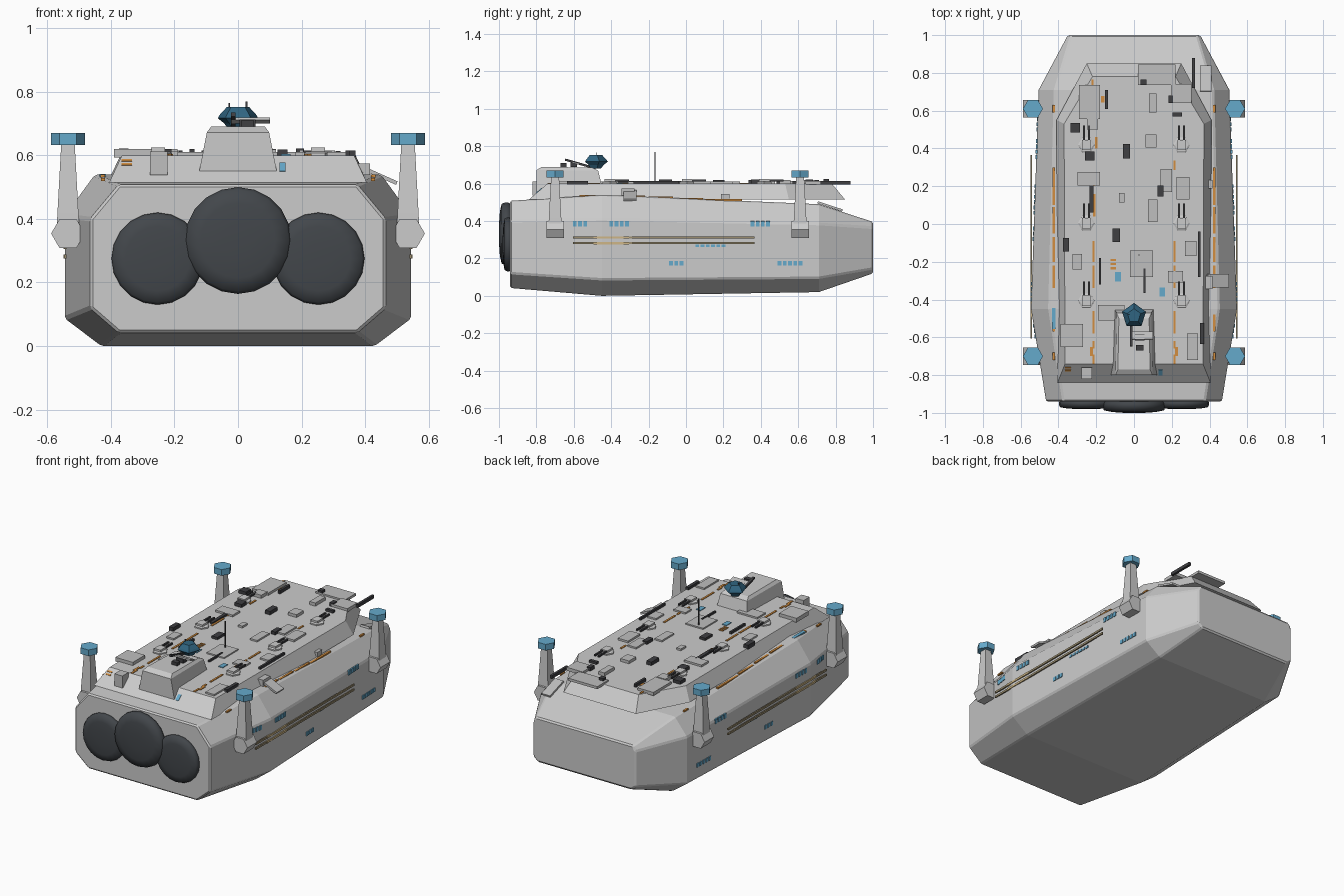
import bpy, bmesh, math
from mathutils import Matrix, Vector

if "Cube" in bpy.data.objects:
    bpy.data.objects.remove(bpy.data.objects["Cube"])


def mat(name, r, g, b):
    m = bpy.data.materials.new(name)
    m.diffuse_color = (r, g, b, 1)
    m.use_nodes = True
    m.node_tree.nodes["Principled BSDF"].inputs["Base Color"].default_value = m.diffuse_color
    return m


HULL = mat("hull_grey", .60, .60, .60)
PANEL = mat("panel_grey", .52, .52, .52)
ENGINE = mat("engine_charcoal", .055, .062, .07)
DARK = mat("dark_metal", .05, .05, .055)
BLUE = mat("light_blue", .13, .40, .60)
DEEP = mat("deep_blue", .03, .13, .22)
ORANGE = mat("orange", .65, .27, .05)
BROWN = mat("rail_brown", .33, .27, .16)
TAN = mat("rail_tan", .62, .47, .24)


def finish(name, bm, material, bevel=0):
    bmesh.ops.recalc_face_normals(bm, faces=bm.faces)
    me = bpy.data.meshes.new(name)
    bm.to_mesh(me)
    bm.free()
    me.materials.append(material)
    ob = bpy.data.objects.new(name, me)
    bpy.context.collection.objects.link(ob)
    if bevel:
        mod = ob.modifiers.new("edge_bevel", 'BEVEL')
        mod.width, mod.segments = bevel, 1
        mod.limit_method, mod.angle_limit = 'ANGLE', math.radians(30)
    return ob


def loft(bm, rings):
    """Skin a list of equal-length rings and cap both ends."""
    vs = [[bm.verts.new(p) for p in r] for r in rings]
    n = len(vs[0])
    for a, b in zip(vs, vs[1:]):
        for i in range(n):
            j = (i + 1) % n
            bm.faces.new((a[i], a[j], b[j], b[i]))
    bm.faces.new(vs[0])
    bm.faces.new(vs[-1])


def box(bm, c, s, rot=None):
    m = Matrix.Translation(c) @ (rot or Matrix()) @ Matrix.Diagonal((*s, 1))
    bmesh.ops.create_cube(bm, size=1, matrix=m)


def boxes(name, material, items):
    """items: (centre, size[, rotation])"""
    bm = bmesh.new()
    for it in items:
        box(bm, *it)
    return finish(name, bm, material)


def poly(cx, cy, z, r, n=6, start=0):
    return [(cx + r * math.cos(start + math.tau * i / n),
             cy + r * math.sin(start + math.tau * i / n), z) for i in range(n)]


def mirror_outline(half, z):
    """Close a half outline of (x, y) points about x = 0."""
    zs = z if isinstance(z, (list, tuple)) else [z] * len(half)
    pts = [(x, y, h) for (x, y), h in zip(half, zs)]
    return pts + [(-x, y, h) for x, y, h in reversed(pts)]


# Hull: y, bottom x, bottom z, side x, low side z, high side z, top x, top z
STATIONS = [(-.94, .375, .042, .465, .12, .40, .375, .508),
            (-.45, .43, 0, .545, .087, .41, .45, .54),
            (.71, .40, .02, .505, .095, .385, .42, .49),
            (1.0, .32, .12, .35, .145, .365, .335, .395)]


def hull(y, k):
    """Interpolate column k of the hull stations at y."""
    for a, b in zip(STATIONS, STATIONS[1:]):
        if y <= b[0]:
            return a[k] + (b[k] - a[k]) * (y - a[0]) / (b[0] - a[0])
    return STATIONS[-1][k]


bm = bmesh.new()
rings = []
for y, bx, bz, sx, lz, hz, tx, tz in STATIONS:
    half = [(bx, bz), (sx, lz), (sx, hz), (tx, tz)]
    rings.append([(x, y, z) for x, z in half] + [(-x, y, z) for x, z in reversed(half)])
loft(bm, rings)
finish("hull", bm, HULL, .008)

# Raised deck block, tapering to the rear
bm = bmesh.new()
loft(bm, [mirror_outline([(.405, -.84), (.41, .55), (.25, .85)], .515),
          mirror_outline([(.365, -.74), (.37, .53), (.22, .78)], .6)])
finish("deck_block", bm, HULL)

# Front engine domes
for name, x, z, r, y1 in (("engine_centre", 0, .332, .168, -1.0),
                          ("engine_left", -.253, .275, .145, -.98),
                          ("engine_right", .253, .275, .145, -.98)):
    bm = bmesh.new()
    d = y1 + .93
    prof = [(.9, 0), (1, .3), (1, .5), (.95, .8), (.7, .93), (.3, 1)]
    loft(bm, [[(x + px, -.93 + t * d, z + pz) for px, pz, _ in poly(0, 0, 0, k * r, 20)]
              for k, t in prof])
    ob = finish(name, bm, ENGINE)
    for p in ob.data.polygons:
        p.use_smooth = True

# Four corner masts: hexagonal foot, tapered stem, blue cap
for sx in (-1, 1):
    for y in (-.70, .61):
        x = sx * .535
        tag = ("left" if sx < 0 else "right") + ("_front" if y < 0 else "_rear")
        bm = bmesh.new()
        loft(bm, [[(x + a, y + e, .354 + b) for a, b, _ in poly(0, 0, 0, .053)]
                  for e in (-.047, .047)])
        loft(bm, [[(x + i * w, y + j * w, z) for i, j in ((-1, -1), (1, -1), (1, 1), (-1, 1))]
                  for w, z in ((.036, .36), (.033, .42), (.021, .64))])
        finish("mast_" + tag, bm, HULL)
        bm = bmesh.new()
        loft(bm, [poly(x, y, z, .053) for z in (.632, .67)])
        finish("mast_cap_" + tag, bm, BLUE)

# Bridge house and its rear saucer turret
bm = bmesh.new()
loft(bm, [mirror_outline([(.122, -.80), (.11, -.44)], .55),
          mirror_outline([(.098, -.80), (.092, -.47)], [.672, .67]),
          mirror_outline([(.085, -.77), (.08, -.50)], [.69, .685])])
finish("bridge", bm, HULL)
bm = bmesh.new()
loft(bm, [poly(0, -.485, z, r, 5, math.pi / 2) for r, z in
          ((.03, .68), (.045, .70), (.067, .717), (.06, .728), (.037, .752))])
finish("bridge_turret", bm, DEEP)
tilt = Matrix.Rotation(math.radians(-16), 4, 'X')
boxes("bridge_gear", DARK, [((-.015, -.565, .705), (.014, .17, .012), tilt),
                            ((.03, -.60, .70), (.05, .035, .025)),
                            ((.03, -.655, .70), (.04, .03, .02)),
                            ((-.027, -.48, .745), (.005, .005, .04)),
                            ((.027, -.165, .68), (.006, .006, .18))])
boxes("bridge_panel", PANEL, [((.04, -.59, .71), (.12, .04, .008), tilt)])

# Six twin-gun turrets
for sx in (-1, 1):
    for i, y in enumerate((.418, .005, -.407)):
        x = sx * .252
        tag = ("left_" if sx < 0 else "right_") + str(i + 1)
        bm = bmesh.new()
        loft(bm, [poly(x, y, z, r) for r, z in ((.045, .595), (.045, .608), (.036, .612))])
        box(bm, (x, y, .613), (.045, .055, .022))
        finish("gun_turret_" + tag, bm, HULL)
        boxes("gun_barrels_" + tag, DARK,
              [((x + e, y + .065, .616), (.010, .075, .010)) for e in (-.013, .013)])

# Side rails and windows on both flanks
S = (-1, 1)
boxes("side_rails", BROWN, [((s * .5435, -.12, z), (.008, .97, .012))
                            for s in S for z in (.282, .312)])
boxes("side_rail_inserts", TAN, [((s * .545, -.40, z), (.008, .19, .013))
                                 for s in S for z in (.282, .312)])
wins = []
for y0, n, z, h in ((-.595, 3, .385, .028), (-.40, 4, .385, .028), (.355, 4, .385, .028),
                    (-.08, 3, .175, .024), (.50, 5, .175, .024), (.06, 6, .268, .014)):
    for i in range(n):
        y = y0 + i * .028
        wins += [((s * hull(y, 3), y, z), (.009, .02, h)) for s in S]
boxes("side_windows", BLUE, wins)

# Orange dashes along the deck and the hull shoulder
dash = []
for s in S:
    for y0, y1 in ((-.09, -.2), (-.22, -.34), (-.46, -.58), (-.62, -.66), (-.69, -.74)):
        dash.append(((s * .215, (y0 + y1) / 2, .601), (.012, y0 - y1, .006)))
    dash.append(((s * .225, -.675, .601), (.014, .05, .006)))
    for y0, y1 in ((.3, .1), (.09, -.05), (-.07, -.2), (-.22, -.34), (-.48, -.57)):
        ym = (y0 + y1) / 2
        dash.append(((s * .425, ym, hull(ym, 7)), (.014, y0 - y1, .009)))
    for y in (.61, -.70):
        dash.append(((s * .425, y, hull(y, 7)), (.012, .04, .009)))
dash += [((-.215, .235, .601), (.014, .07, .006)), ((-.21, .10, .601), (.012, .12, .006)),
         ((-.20, .43, .601), (.012, .06, .006)), ((-.22, .74, .601), (.012, .05, .006)),
         ((-.165, .66, .601), (.02, .035, .006)), ((.215, .31, .601), (.012, .05, .006))]
dash += [((-.11, -.19 - i * .022, .601), (.03, .012, .006)) for i in range(3)]
slope = Matrix.Rotation(math.atan2(.085, .10), 4, 'X')
dash += [((-.35, -.84 + t, .515 + t * .85), (.032, .009, .006), slope) for t in (.065, .08)]
boxes("orange_dashes", ORANGE, dash)

# Blue deck markings
boxes("blue_markings", BLUE, [((.15, -.36, .601), (.03, .05, .006)),
                              ((-.085, -.28, .601), (.03, .05, .006)),
                              ((-.425, -.50, .537), (.02, .11, .009)),
                              ((.14, -.785, .562), (.02, .04, .006), slope)])

# Raised grey deck panels: x, y, width, length, height
panels = [(-.235, .645, .11, .18, .015), (.12, .79, .2, .11, .01), (-.33, -.59, .12, .12, .02),
          (.31, -.65, .06, .14, .01), (.04, -.21, .12, .14, .008), (.1, .07, .05, .12, .01),
          (.25, .69, .11, .1, .015), (-.12, -.47, .14, .08, .01), (-.24, .24, .12, .07, .012),
          (.17, .23, .06, .12, .01), (.1, .64, .04, .1, .02), (.09, .44, .06, .07, .018),
          (-.065, .14, .03, .05, .012), (.26, .19, .07, .12, .012), (-.22, .53, .06, .06, .02),
          (-.3, -.2, .05, .08, .01), (.3, -.13, .06, .08, .01), (.22, -.28, .08, .06, .01)]
lean = Matrix.Rotation(math.radians(24), 4, 'Y')
back = Matrix.Rotation(math.radians(-18), 4, 'X')
items = [((x, y, .597 + h / 2), (w, d, h + .006)) for x, y, w, d, h in panels]
items += [((.445, -.30, .537), (.12, .07, .012), lean),
          ((.38, .77, .478), (.06, .14, .012), back),
          ((-.25, -.79, .575), (.055, .06, .075)),
          ((.395, -.31, .545), (.04, .07, .06)), ((.395, .21, .53), (.04, .045, .03))]
boxes("deck_panels", PANEL, items)

# Dark deck machinery: x, y, width, length, height
gear = [(-.145, .66, .015, .1, .02), (-.31, .51, .05, .05, .02), (-.235, .36, .05, .05, .02),
        (-.04, .385, .035, .075, .022), (.14, .175, .03, .06, .018), (-.36, -.11, .03, .07, .022),
        (-.18, -.25, .012, .14, .015), (.315, .8, .015, .16, .014), (.05, .75, .03, .03, .025),
        (.195, .66, .025, .04, .022), (.055, -.30, .01, .13, .012), (-.095, -.06, .04, .07, .015),
        (.345, -.16, .012, .24, .015), (-.225, .14, .02, .16, .012), (.23, .58, .05, .02, .015),
        (.36, -.58, .02, .11, .015)]
boxes("deck_machinery", DARK, [((x, y, .597 + h / 2), (w, d, h + .006)) for x, y, w, d, h in gear])
